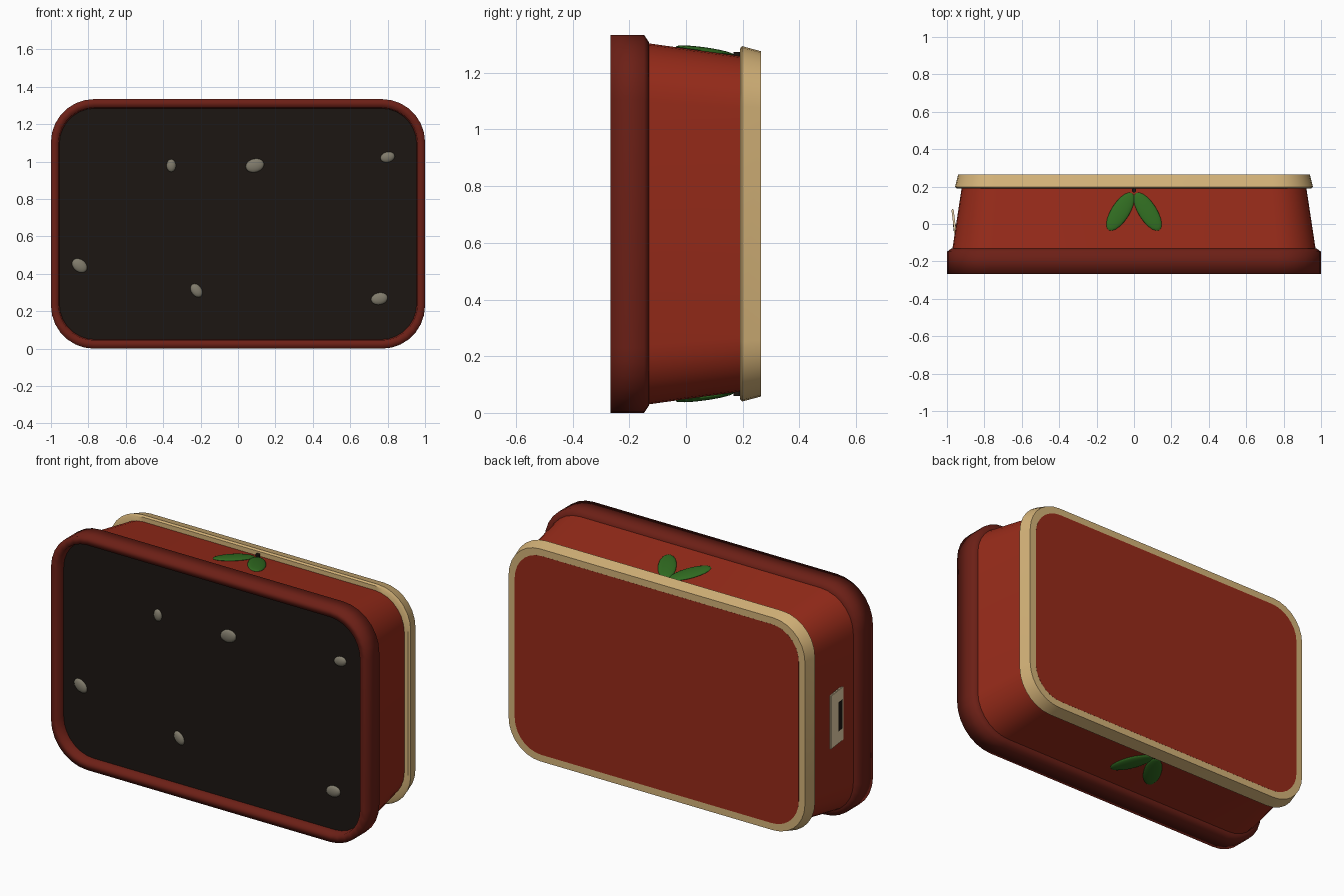
import bpy, bmesh, math
from mathutils import Matrix

if "Cube" in bpy.data.objects:
    bpy.data.objects.remove(bpy.data.objects["Cube"])

ZC = 0.667


def mat(name, c):
    m = bpy.data.materials.new(name)
    m.diffuse_color = (*c, 1)
    m.use_nodes = True
    m.node_tree.nodes["Principled BSDF"].inputs["Base Color"].default_value = m.diffuse_color
    return m


RED = mat("red", (0.31, 0.024, 0.010))
DARK_RED = mat("dark_red", (0.15, 0.014, 0.008))
BLACK = mat("black", (0.0116, 0.008, 0.006))
CREAM = mat("cream", (0.66, 0.45, 0.19))
PALE = mat("pale_cream", (0.85, 0.68, 0.42))
GREEN = mat("green", (0.030, 0.150, 0.015))
SEED = mat("seed_grey", (0.22, 0.20, 0.15))


def finish(name, bm, m, angle=35):
    bmesh.ops.recalc_face_normals(bm, faces=bm.faces)
    me = bpy.data.meshes.new(name)
    bm.to_mesh(me)
    bm.free()
    ob = bpy.data.objects.new(name, me)
    bpy.context.collection.objects.link(ob)
    me.materials.append(m)
    bpy.ops.object.select_all(action='DESELECT')
    ob.select_set(True)
    bpy.context.view_layer.objects.active = ob
    bpy.ops.object.shade_smooth_by_angle(angle=math.radians(angle))
    return ob


def rounded_rect(hw, hh, r, y, n=7):
    pts = []
    for k, (sx, sz) in enumerate([(1, 1), (-1, 1), (-1, -1), (1, -1)]):
        for i in range(n + 1):
            a = math.pi / 2 * (k + i / n)
            pts.append((sx * (hw - r) + r * math.cos(a), y,
                        ZC + sz * (hh - r) + r * math.sin(a)))
    return pts


def loft(name, loops, m, cap_start=True, cap_end=True, angle=35):
    # each loop: half width, half height, corner radius, y
    bm = bmesh.new()
    rings = [[bm.verts.new(p) for p in rounded_rect(*l)] for l in loops]
    n = len(rings[0])
    for a, b in zip(rings, rings[1:]):
        for i in range(n):
            j = (i + 1) % n
            bm.faces.new((a[i], a[j], b[j], b[i]))
    if cap_start:
        bm.faces.new(rings[0])
    if cap_end:
        bm.faces.new(rings[-1])
    return finish(name, bm, m, angle)


def ellipsoid(name, mtx, m, u=20, v=12):
    bm = bmesh.new()
    bmesh.ops.create_uvsphere(bm, u_segments=u, v_segments=v, radius=1, matrix=mtx)
    return finish(name, bm, m, 60)


# tapered body, flush with the back rim
loft("body", [(0.972, 0.638, 0.21, -0.14), (0.922, 0.592, 0.19, 0.19),
              (0.901, 0.570, 0.17, 0.19), (0.901, 0.570, 0.17, 0.2655)], RED)
# front rim with recessed inner wall, softly shaded
loft("front_rim", [(0.96, 0.625, 0.21, -0.13), (0.975, 0.640, 0.21, -0.13),
                   (1.0, 0.667, 0.23, -0.148), (1.0, 0.667, 0.23, -0.266),
                   (0.96, 0.622, 0.19, -0.266), (0.955, 0.618, 0.19, -0.215)],
     DARK_RED, True, False, 100)
# dark front panel
loft("front_panel", [(0.957, 0.620, 0.19, -0.215), (0.957, 0.620, 0.19, -0.19)], BLACK)
# cream back rim
loft("back_rim", [(0.90, 0.569, 0.17, 0.19), (0.947, 0.618, 0.21, 0.19),
                  (0.957, 0.627, 0.21, 0.198), (0.940, 0.609, 0.20, 0.265),
                  (0.901, 0.570, 0.17, 0.265)], CREAM, True, False)

# seeds: x, z, half length, half width, tilt
for i, (x, z, a, b, t) in enumerate([
        (-0.357, 0.979, 0.034, 0.025, 90), (0.090, 0.979, 0.050, 0.036, 15),
        (0.800, 1.024, 0.039, 0.028, 15), (-0.847, 0.444, 0.045, 0.033, -38),
        (-0.222, 0.311, 0.040, 0.028, -55), (0.756, 0.267, 0.045, 0.032, 12)]):
    ellipsoid(f"seed_{i + 1}", Matrix.Translation((x, -0.215, z))
              @ Matrix.Rotation(math.radians(-t), 4, 'Y')
              @ Matrix.Diagonal((a, 0.016, b, 1)), SEED)

# leaf pairs and stems on the sloping top and bottom
for side, s in (("top", 1), ("bottom", -1)):
    slope = Matrix.Rotation(-s * math.atan(0.046 / 0.33), 4, 'X')
    h = ZC + s * 0.611
    for lr, k in (("left", -1), ("right", 1)):
        ellipsoid(f"{side}_{lr}_leaf", Matrix.Translation((k * 0.073, 0.066, h))
                  @ slope @ Matrix.Rotation(k * math.radians(32), 4, 'Z')
                  @ Matrix.Diagonal((0.049, 0.118, 0.012, 1)), GREEN)
    bm = bmesh.new()
    bmesh.ops.create_cone(bm, cap_ends=True, segments=12, radius1=0.012, radius2=0.012,
                          depth=0.03, matrix=Matrix.Translation((0, 0.18, ZC + s * 0.592)))
    finish(f"{side}_stem", bm, BLACK)

# clasp plate with dark slot, leaning out of the left side
tilt = Matrix.Translation((-0.962, 0.01, ZC)) @ Matrix.Rotation(math.radians(7), 4, 'Z')
for name, y, size, m in (("clasp_plate", 0.0, (0.012, 0.14, 0.31), PALE),
                         ("clasp_slot", -0.03, (0.015, 0.05, 0.17), BLACK)):
    bm = bmesh.new()
    bmesh.ops.create_cube(bm, size=1, matrix=tilt @ Matrix.Translation((0, y, 0))
                          @ Matrix.Diagonal((*size, 1)))
    bmesh.ops.bevel(bm, geom=bm.edges[:], offset=0.003, segments=2, affect='EDGES')
    finish(name, bm, m)
